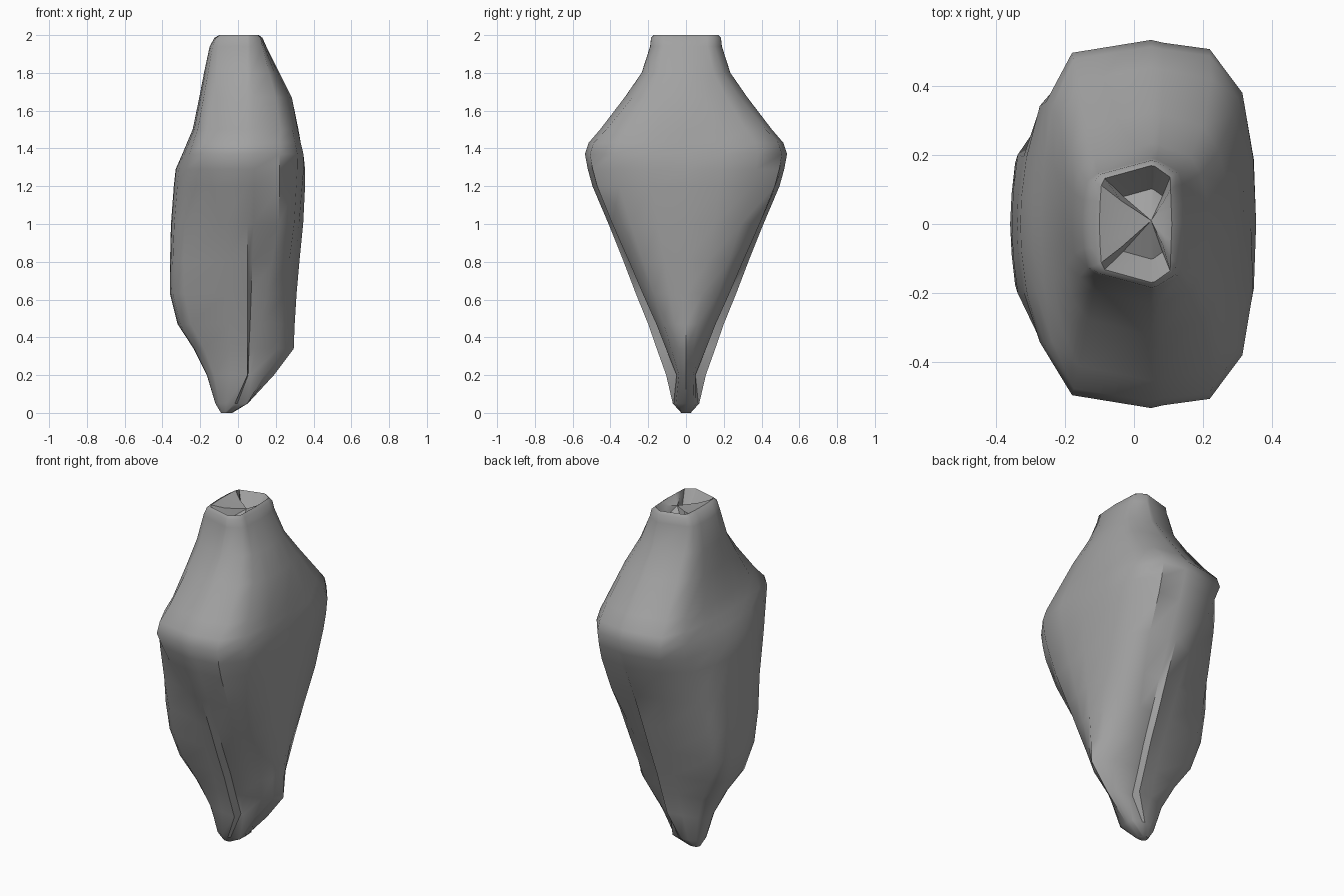
import bpy, bmesh

# One grey for the whole stone
grey = bpy.data.materials.new("stone grey")
grey.diffuse_color = (0.36, 0.36, 0.36, 1)

# z, left x, right x, half depth, right edge x, right bulge, left ridge x
ROWS = [
    (0.00, -0.09, -0.03, 0.025, -0.04, 0.0, -0.07),
    (0.05, -0.12, 0.052, 0.07, 0.05, 0.0, -0.06),
    (0.20, -0.165, 0.19, 0.105, 0.07, 0.04, -0.04),
    (0.34, -0.235, 0.295, 0.155, 0.09, 0.07, -0.04),
    (0.47, -0.32, 0.30, 0.20, 0.12, 0.065, -0.045),
    (0.63, -0.36, 0.31, 0.265, 0.15, 0.06, -0.055),
    (0.80, -0.36, 0.325, 0.33, 0.18, 0.055, -0.07),
    (1.00, -0.355, 0.345, 0.41, 0.215, 0.05, -0.09),
    (1.20, -0.34, 0.355, 0.495, 0.22, 0.055, -0.14),
    (1.29, -0.33, 0.355, 0.52, 0.22, 0.06, -0.16),
    (1.37, -0.295, 0.34, 0.535, 0.22, 0.065, -0.18),
    (1.43, -0.27, 0.33, 0.515, 0.22, 0.055, -0.175),
    (1.50, -0.24, 0.32, 0.455, 0.225, 0.04, -0.16),
    (1.67, -0.205, 0.285, 0.325, 0.20, 0.025, -0.135),
    (1.80, -0.18, 0.22, 0.235, 0.165, 0.015, -0.115),
    (1.94, -0.15, 0.15, 0.19, 0.13, 0.005, -0.105),
    (1.985, -0.125, 0.13, 0.185, 0.12, 0.0, -0.10),
    (2.00, -0.10, 0.11, 0.17, 0.105, 0.0, -0.085),
]


def ramp(v, a, b):
    return max(0.0, min(1.0, (v - a) / (b - a)))


def mix(a, b, t):
    return a + (b - a) * t


def section(z, xl, xr, d, ex, bulge, rx):
    """Closed outline: flat right face, stepped front/back seam, boxy left lobe."""
    low = ramp(z, 1.35, 1.1) * ramp(z, 0.0, 0.2)     # step exists below the shoulder
    high = ramp(z, 1.43, 1.9)                        # neck rounds off
    lobe = ramp(z, 1.25, 0.9) * ramp(z, 0.1, 0.5)    # left lobe swells low down
    seam = 0.05 if z > 0.1 else xl + 0.6 * (xr - xl)
    ey = d * (0.95 - 0.15 * high) - 0.05 * low * ramp(z, 1.0, 0.2)
    ry = d * (0.93 - 0.07 * low - 0.15 * high)
    half = [
        (ex + 0.62 * (xr - ex) + 0.8 * bulge * (1 - 0.3 * low), ey * 0.38),
        (ex + 0.25 * (xr - ex) + bulge, ey * 0.75),
        (ex, ey),
        (seam + 0.2 * (ex - seam), mix(d * 0.985, ey, low)),
        (seam, d),
        (rx, ry),
        (mix(rx, xl, 0.67 + 0.08 * lobe), d * (0.66 + 0.04 * lobe)),
        (mix(rx, xl, 0.9 + 0.05 * lobe), d * (0.37 + 0.17 * lobe)),
        (mix(rx, xl, 0.985), d * (0.15 + 0.12 * lobe)),
    ]
    back = [(xr, 0)] + half + [(xl, 0)]
    front = [(x, -y) for x, y in reversed(half)]
    return [(x, y, z) for x, y in back + front]


# Stone body: lofted outlines
bm = bmesh.new()
rings = [[bm.verts.new(p) for p in section(*r)] for r in ROWS]

# Top: side folds meet at the centre, with a dimple at front and back
n = len(rings[0])
inner = []
for v in rings[-1]:
    dip = 0.08 if abs(v.co.y) > 0.12 else 0.01
    inner.append(bm.verts.new((mix(0.05, v.co.x, 0.6), v.co.y * 0.6, 1.99 - dip)))
rings.append(inner)
for a, b in zip(rings, rings[1:]):
    for i in range(n):
        j = (i + 1) % n
        bm.faces.new((a[i], a[j], b[j], b[i]))
centre = bm.verts.new((0.05, 0.01, 1.97))
for i in range(n):
    bm.faces.new((inner[i], inner[(i + 1) % n], centre))
bm.faces.new(rings[0][::-1])
bmesh.ops.recalc_face_normals(bm, faces=bm.faces)

mesh = bpy.data.meshes.new("stone_body")
bm.to_mesh(mesh)
bm.free()
mesh.materials.append(grey)
body = bpy.data.objects.new("stone_body", mesh)
bpy.context.collection.objects.link(body)
bpy.context.view_layer.objects.active = body
body.select_set(True)
bpy.ops.object.shade_smooth_by_angle(angle=0.8)
